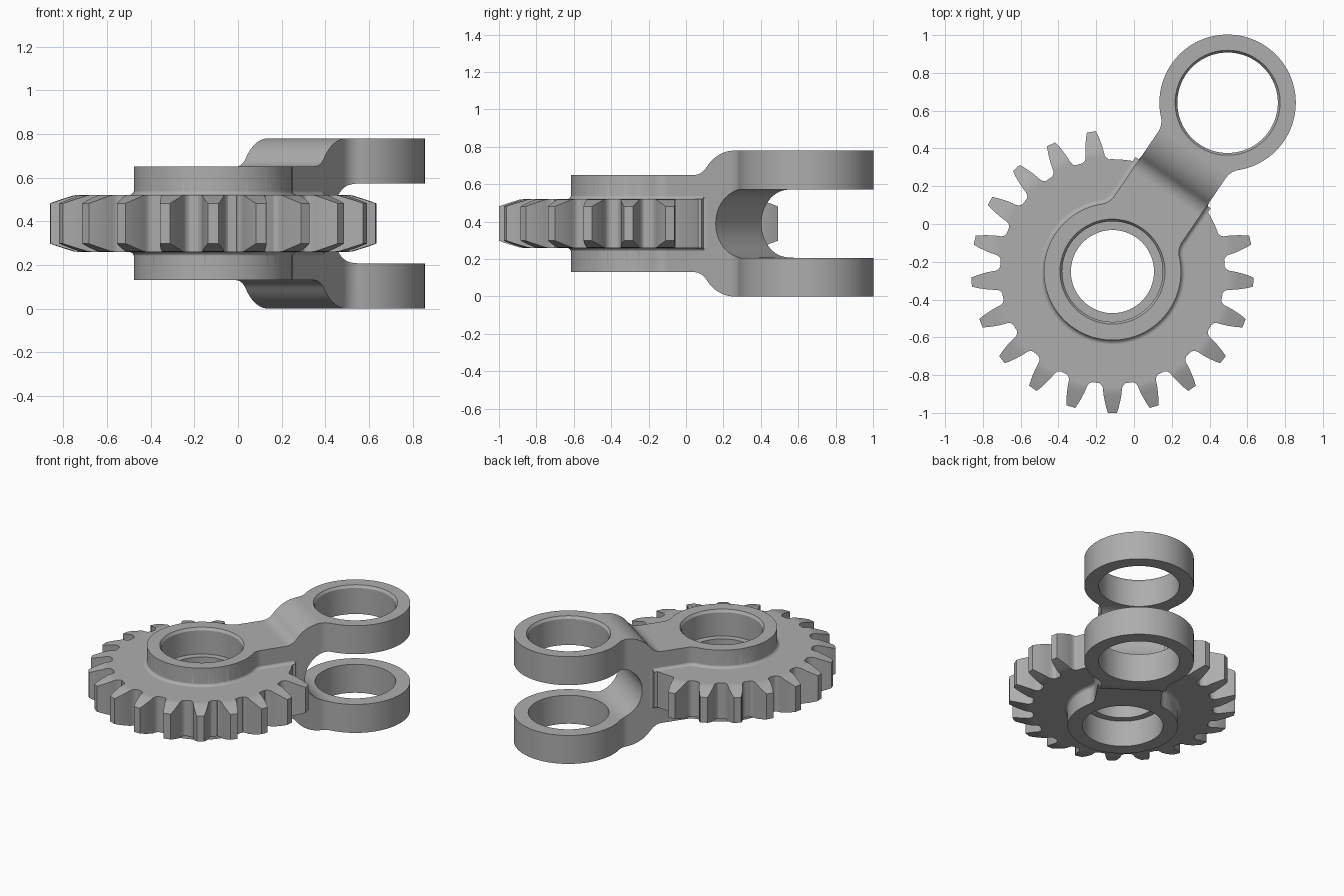
import bpy, bmesh
from math import sin, cos, atan2, sqrt, radians, pi
from mathutils import Matrix

cube = bpy.data.objects.get("Cube")
if cube:
    bpy.data.objects.remove(cube)

MID = 0.39            # height of the symmetry plane
EYE_U, EYE_R = 1.082, 0.361
BOSS_R, ARM_W = 0.363, 0.217
ROOT_R, PITCH = 0.595, 2 * pi / 21

grey = bpy.data.materials.new("plain_grey")
grey.use_nodes = True
colour = (0.42, 0.42, 0.42, 1)
grey.diffuse_color = colour
grey.node_tree.nodes["Principled BSDF"].inputs["Base Color"].default_value = colour


def arc(cu, cv, r, a, b, n):
    return [(cu + r * cos(a + (b - a) * i / n), cv + r * sin(a + (b - a) * i / n))
            for i in range(n + 1)]


def loft(name, rings, closed=False):
    """Skin equal rings of 3D points, with caps unless the loop is closed."""
    bm = bmesh.new()
    rows = [[bm.verts.new(p) for p in ring] for ring in rings]
    pairs = list(zip(rows, rows[1:]))
    if closed:
        pairs.append((rows[-1], rows[0]))
    else:
        bm.faces.new(rows[0])
        bm.faces.new(rows[-1])
    n = len(rows[0])
    for lo, hi in pairs:
        for i in range(n):
            bm.faces.new((lo[i], lo[(i + 1) % n], hi[(i + 1) % n], hi[i]))
    bmesh.ops.recalc_face_normals(bm, faces=bm.faces)
    mesh = bpy.data.meshes.new(name)
    bm.to_mesh(mesh)
    bm.free()
    obj = bpy.data.objects.new(name, mesh)
    bpy.context.collection.objects.link(obj)
    return obj


def plan(r, w, fillet, end=None):
    """Disc blending into a straight arm; ends square at end, or in the eye."""
    cv = w + fillet
    cu = sqrt((r + fillet) ** 2 - cv ** 2)
    a = atan2(cv, cu)
    half = arc(0, 0, r, pi, a, 64)[1:] + arc(cu, cv, fillet, pi + a, 1.5 * pi, 10)[1:]
    if end:
        half.append((end, w))
    else:
        eu = EYE_U - sqrt((EYE_R + fillet) ** 2 - cv ** 2)
        b = atan2(-cv, EYE_U - eu)
        half += arc(eu, cv, fillet, 1.5 * pi, 2 * pi + b, 10)
        half += arc(EYE_U, 0, EYE_R, b + pi, 0, 48)[1:-1]
        half.append((EYE_U + EYE_R, 0))
    mirrored = [(u, -v) for u, v in reversed(half) if abs(v) > 1e-6]
    return half + mirrored + [(-r, 0)]


def at_height(points, z):
    return [(u, v, z) for u, v in points]


def combine(target, tool, operation):
    mod = target.modifiers.new(operation, "BOOLEAN")
    mod.operation, mod.solver, mod.object = operation, "EXACT", tool
    bpy.context.view_layer.objects.active = target
    bpy.ops.object.modifier_apply(modifier=mod.name)
    bpy.data.objects.remove(tool)


def lathe(name, profile, u):
    """Turn an (r, z) profile about a vertical axis into a solid cutter."""
    angles = [2 * pi * i / 96 for i in range(96)]
    return loft(name, [[(u + r * cos(t), r * sin(t), z) for t in angles] for r, z in profile])


# Forked lever: plan outline cut to the side profile
lever = loft("gear_lever", [at_height(plan(BOSS_R, ARM_W, 0.1), z) for z in (-0.2, 1)])
bend = atan2(4, 3)
upper = [(-0.6, 0.65)]
upper += arc(0.505, 0.75, 0.1, 1.5 * pi, 1.5 * pi + bend, 8)
upper += arc(0.765, 0.555, 0.225, pi / 2 + bend, pi / 2, 14)[1:]
upper += [(1.6, 0.78), (1.6, MID + 0.183)]
upper += arc(0.828, MID, 0.183, pi / 2, pi, 16)
side = upper + [(u, 2 * MID - z) for u, z in reversed(upper[:-1])]
profile = loft("side_profile", [[(u, v, z) for u, z in side] for v in (-0.6, 0.6)])
combine(lever, profile, "INTERSECT")

# Gear web with a blend into the arm
web = loft("gear_web", [at_height(plan(ROOT_R, ARM_W, 0.06, 0.63), z)
                        for z in (MID - 0.13, MID + 0.13)])

# Teeth: (radius, half width, half height) stations, crowned toward the tip
STATIONS = [(0.56, 0.07, 0.13), (0.592, 0.069, 0.13), (0.6, 0.058, 0.13),
            (0.615, 0.051, 0.13), (0.635, 0.049, 0.129), (0.66, 0.046, 0.121),
            (0.69, 0.040, 0.112), (0.72, 0.033, 0.102), (0.748, 0.024, 0.092)]
for i in range(17):
    spin = Matrix.Rotation(PITCH * (i + 2.5), 4, "Z")
    tooth = loft("tooth", [[(r, -w, MID - h), (r, w, MID - h), (r, w, MID + h), (r, -w, MID + h)]
                           for r, w, h in STATIONS])
    tooth.data.transform(spin)
    combine(web, tooth, "UNION")

# Small fillet where boss and arm meet the web
FILLET = 0.025
steps = []
for i in range(7):
    t = i / 6 * pi / 2
    steps.append((FILLET * (1 - sin(t)) - 0.001, 0.13 + FILLET * (1 - cos(t))))
levels = [(d, MID - h) for d, h in reversed(steps)] + [(d, MID + h) for d, h in steps]
skirt = loft("web_fillet", [at_height(plan(BOSS_R + d, ARM_W + d, 0.1 - d, 0.57), z)
                            for d, z in levels])
combine(web, skirt, "UNION")
combine(lever, web, "UNION")

# Bores: stepped hub bore with an inner lip, and the two fork eyes
BORE, RIM, LIP = 0.266, 0.278, 0.22
hub_bore = [(BORE, 0), (BORE, 0.32), (LIP, 0.32), (LIP, 0.46),
            (BORE, 0.46), (BORE, 0.632), (RIM, 0.65), (RIM, 0.9)]
eye_bore = [(BORE, -0.1), (BORE, 0.762), (RIM, 0.78), (RIM, 0.9)]
combine(lever, lathe("hub_bore", hub_bore, 0), "DIFFERENCE")
combine(lever, lathe("eye_bore", eye_bore, EYE_U), "DIFFERENCE")

# Place, colour and shade
place = Matrix.Translation((-0.114, -0.252, 0)) @ Matrix.Rotation(radians(30) + 1.5 * PITCH, 4, "Z")
lever.data.transform(place)
lever.data.materials.clear()
lever.data.materials.append(grey)
for face in lever.data.polygons:
    face.material_index = 0
bpy.ops.object.select_all(action="DESELECT")
lever.select_set(True)
bpy.context.view_layer.objects.active = lever
bpy.ops.object.shade_smooth_by_angle(angle=radians(30))
weighted = lever.modifiers.new("weighted_normals", "WEIGHTED_NORMAL")
weighted.keep_sharp = True
